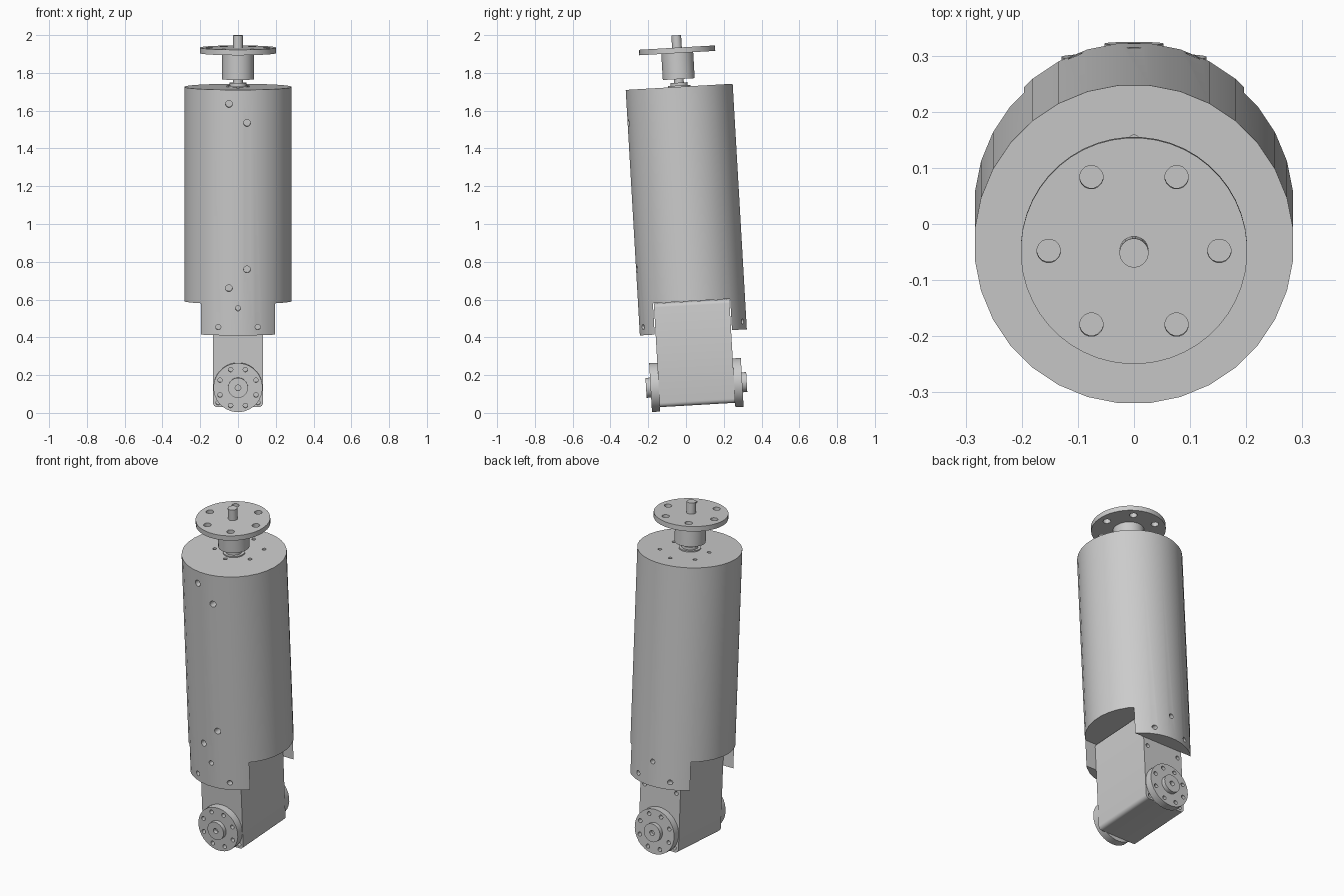
import bpy, bmesh, math
from mathutils import Matrix, Vector

if "Cube" in bpy.data.objects:
    bpy.data.objects.remove(bpy.data.objects["Cube"], do_unlink=True)

GREY = (0.6, 0.6, 0.6, 1)
mat = bpy.data.materials.new("machined_grey")
mat.use_nodes = True
mat.diffuse_color = GREY
mat.node_tree.nodes["Principled BSDF"].inputs["Base Color"].default_value = GREY

parts = []


def finish(name, bm):
    mesh = bpy.data.meshes.new(name)
    bm.to_mesh(mesh)
    bm.free()
    mesh.materials.append(mat)
    obj = bpy.data.objects.new(name, mesh)
    bpy.context.collection.objects.link(obj)
    return obj


def add_rod(bm, a, b, r, segs):
    """Closed cylinder from point a to point b."""
    a, b = Vector(a), Vector(b)
    axis = b - a
    turn = axis.to_track_quat('Z', 'Y').to_matrix().to_4x4()
    spin = Matrix.Rotation(math.pi / segs, 4, 'Z')
    bmesh.ops.create_cone(bm, cap_ends=True, segments=segs, radius1=r, radius2=r,
                          depth=axis.length,
                          matrix=Matrix.Translation((a + b) / 2) @ turn @ spin)


def rod(name, a, b, r, segs=32):
    bm = bmesh.new()
    add_rod(bm, a, b, r, segs)
    obj = finish(name, bm)
    parts.append(obj)
    return obj


def box(name, size, centre, bevel=0):
    bm = bmesh.new()
    bmesh.ops.create_cube(bm, size=1, matrix=Matrix.Translation(centre)
                          @ Matrix.Diagonal((*size, 1)))
    if bevel:  # round only the edges running front to back
        edges = [e for e in bm.edges
                 if abs(e.verts[0].co.y - e.verts[1].co.y) > 0.01]
        bmesh.ops.bevel(bm, geom=edges, offset=bevel, segments=4,
                        profile=0.5, affect='EDGES')
    return finish(name, bm)


def cut(obj, cutter):
    mod = obj.modifiers.new("cut", 'BOOLEAN')
    mod.operation = 'DIFFERENCE'
    mod.solver = 'EXACT'
    mod.object = cutter
    bpy.context.view_layer.objects.active = obj
    bpy.ops.object.modifier_apply(modifier=mod.name)
    bpy.data.objects.remove(cutter, do_unlink=True)


def drill(obj, holes):
    """holes: list of (start, end, radius)."""
    bm = bmesh.new()
    for a, b, r in holes:
        add_rod(bm, a, b, r, 16)
    cut(obj, finish("drill_cutter", bm))


def ring(count, radius, start=0):
    for i in range(count):
        t = math.radians(start) + math.tau * i / count
        yield radius * math.cos(t), radius * math.sin(t)


# Main housing: solid cylinder with a slot across the bottom
TOP, SLOT, SKIRT = 1.729, 0.593, 0.427
housing = rod("housing", (0, 0, SKIRT), (0, 0, TOP), 0.285)
cut(housing, box("slot_cutter", (1, 0.41, 0.4), (0, 0, SLOT - 0.2)))

# Screw holes in the housing wall and top
holes = [((x, -0.32, z), (x, -0.24, z), 0.018)
         for x, z in ((-0.048, 1.654), (0.048, 1.553), (0.048, 0.777), (-0.048, 0.677))]
for side in (-1, 1):
    holes += [((x, side * 0.32, z), (x, side * 0.235, z), 0.014)
              for x, z in ((0, 0.571), (-0.105, 0.47), (0.105, 0.47))]
holes += [((x, y + 0.05, TOP - 0.03), (x, y + 0.05, TOP + 0.03), 0.011)
          for x, y in ring(6, 0.134, 30)]
drill(housing, holes)

# Mounting block held in the slot
block = box("mounting_block", (0.264, 0.4, 0.55), (0, 0, 0.317), 0.022)
parts.append(block)
holes = []
for x in (-0.105, 0.105):
    holes += [((x, side * 0.25, z), (x, side * 0.17, z), 0.012)
              for side, z in ((-1, 0.066), (1, 0.066), (1, 0.385))]
drill(block, holes)

# Round horns on the front and back of the block
AXLE = 0.148
for side, label in ((-1, "front"), (1, "back")):
    horn = rod(label + "_horn", (0, side * 0.199, AXLE), (0, side * 0.243, AXLE), 0.13)
    drill(horn, [((x, side * 0.28, AXLE + z), (x, side * 0.215, AXLE + z), 0.012)
                 for x, z in ring(8, 0.103, 22.5)])
    hub = rod(label + "_horn_hub", (0, side * 0.235, AXLE), (0, side * 0.267, AXLE), 0.053)
    drill(hub, [((0, side * 0.3, AXLE), (0, side * 0.245, AXLE), 0.015)])

# Output shaft, bosses and flange
rod("shaft_boss_base", (0, 0, TOP - 0.01), (0, 0, TOP + 0.007), 0.06)
rod("shaft_boss", (0, 0, TOP), (0, 0, TOP + 0.022), 0.045)
rod("output_shaft", (0, 0, TOP), (0, 0, 2.002), 0.026, 24)
rod("flange_hub", (0, 0, 1.77), (0, 0, 1.915), 0.085)
flange = rod("flange_disc", (0, 0, 1.908), (0, 0, 1.937), 0.202, 48)
drill(flange, [((x, y, 1.85), (x, y, 2), 0.021) for x, y in ring(6, 0.152)])

# Lean the whole assembly towards the front and shade it
lean = Matrix.Translation((0, 0.0635, 0)) @ Matrix.Rotation(math.radians(3.3), 4, 'X')
bpy.ops.object.select_all(action='DESELECT')
for obj in parts:
    obj.data.transform(lean)
    obj.select_set(True)
bpy.context.view_layer.objects.active = housing
bpy.ops.object.shade_smooth_by_angle(angle=math.radians(30))
